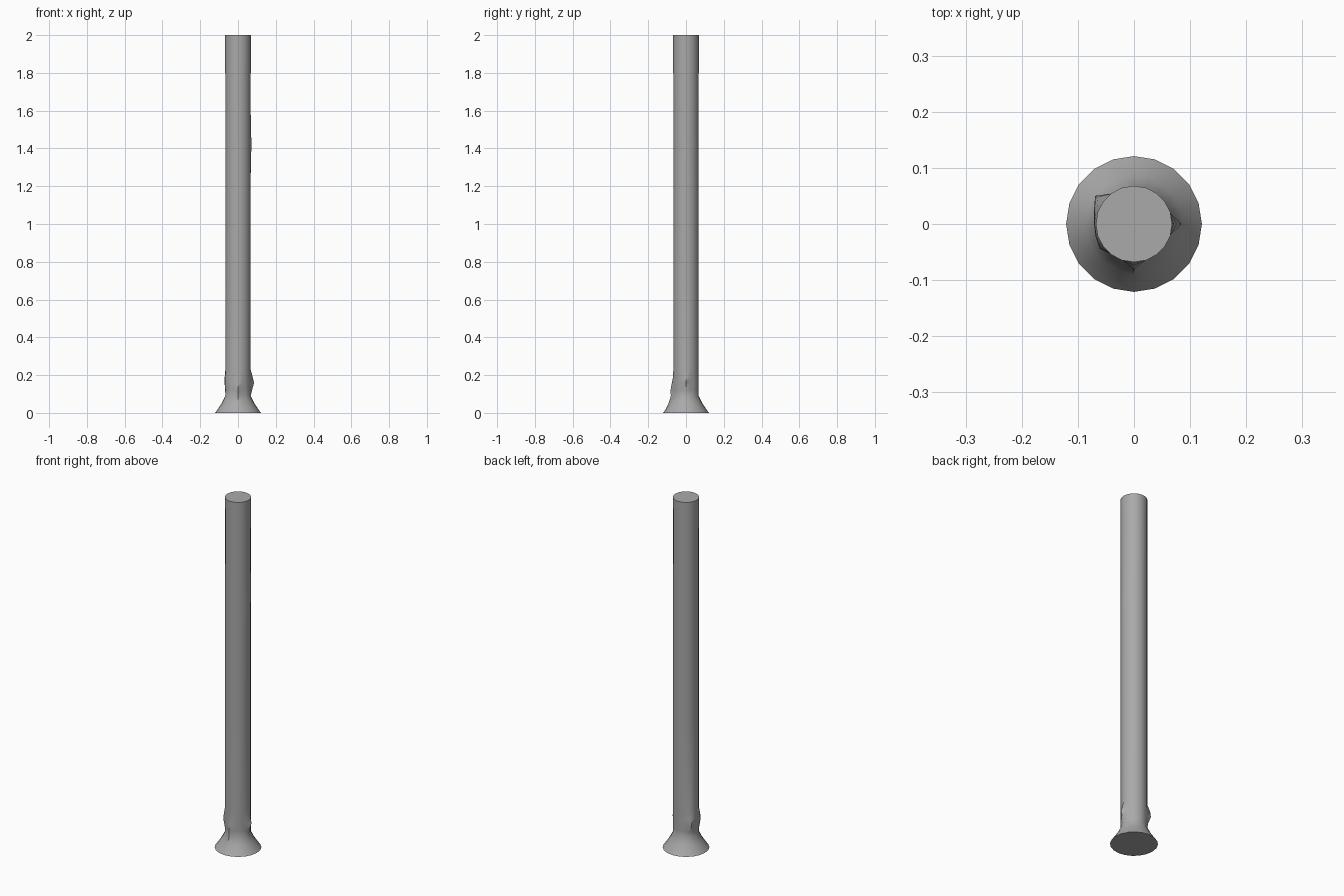
import bpy, bmesh, math

cube = bpy.data.objects.get("Cube")
if cube:
    bpy.data.objects.remove(cube, do_unlink=True)

SIDES = 20
# Column profile: height, radius
PROFILE = [(0, 0.121), (0.012, 0.112), (0.05, 0.087), (0.09, 0.067), (0.12, 0.067),
           (0.16, 0.067), (0.19, 0.067), (0.23, 0.067), (0.7, 0.067), (1.25, 0.067),
           (1.42, 0.067), (1.6, 0.067), (2, 0.068)]
# Worn lumps: side index, height, vertical reach, size
LUMPS = [(0, 0.16, 0.07, 0.018), (15, 0.11, 0.09, 0.017), (8, 0.17, 0.06, 0.022),
         (9, 0.17, 0.06, 0.010), (10, 0.17, 0.06, 0.005), (11, 0.17, 0.06, 0.006),
         (12, 0.17, 0.06, 0.010), (0, 1.42, 0.17, 0.004)]


def radius(side, z, base):
    return base + sum(size * max(0, 1 - abs(z - height) / reach)
                      for index, height, reach, size in LUMPS if index == side)


# Grey stone material
stone = bpy.data.materials.new("grey_stone")
stone.use_nodes = True
colour = (0.4, 0.4, 0.4, 1)
stone.diffuse_color = colour
stone.node_tree.nodes["Principled BSDF"].inputs["Base Color"].default_value = colour

# Column shaft with flared foot
bm = bmesh.new()
rings = []
for z, base in PROFILE:
    ring = []
    for i in range(SIDES):
        a = math.tau * i / SIDES
        r = radius(i, z, base)
        ring.append(bm.verts.new((r * math.cos(a), r * math.sin(a), z)))
    rings.append(ring)
for low, high in zip(rings, rings[1:]):
    for i in range(SIDES):
        j = (i + 1) % SIDES
        bm.faces.new((low[i], low[j], high[j], high[i]))
bm.faces.new(rings[0][::-1])
bm.faces.new(rings[-1])
mesh = bpy.data.meshes.new("column")
bm.to_mesh(mesh)
bm.free()
column = bpy.data.objects.new("column", mesh)
bpy.context.collection.objects.link(column)
mesh.materials.append(stone)

# Smooth sides, crisp ends
bpy.ops.object.select_all(action="DESELECT")
column.select_set(True)
bpy.context.view_layer.objects.active = column
bpy.ops.object.shade_smooth_by_angle(angle=math.radians(50))
